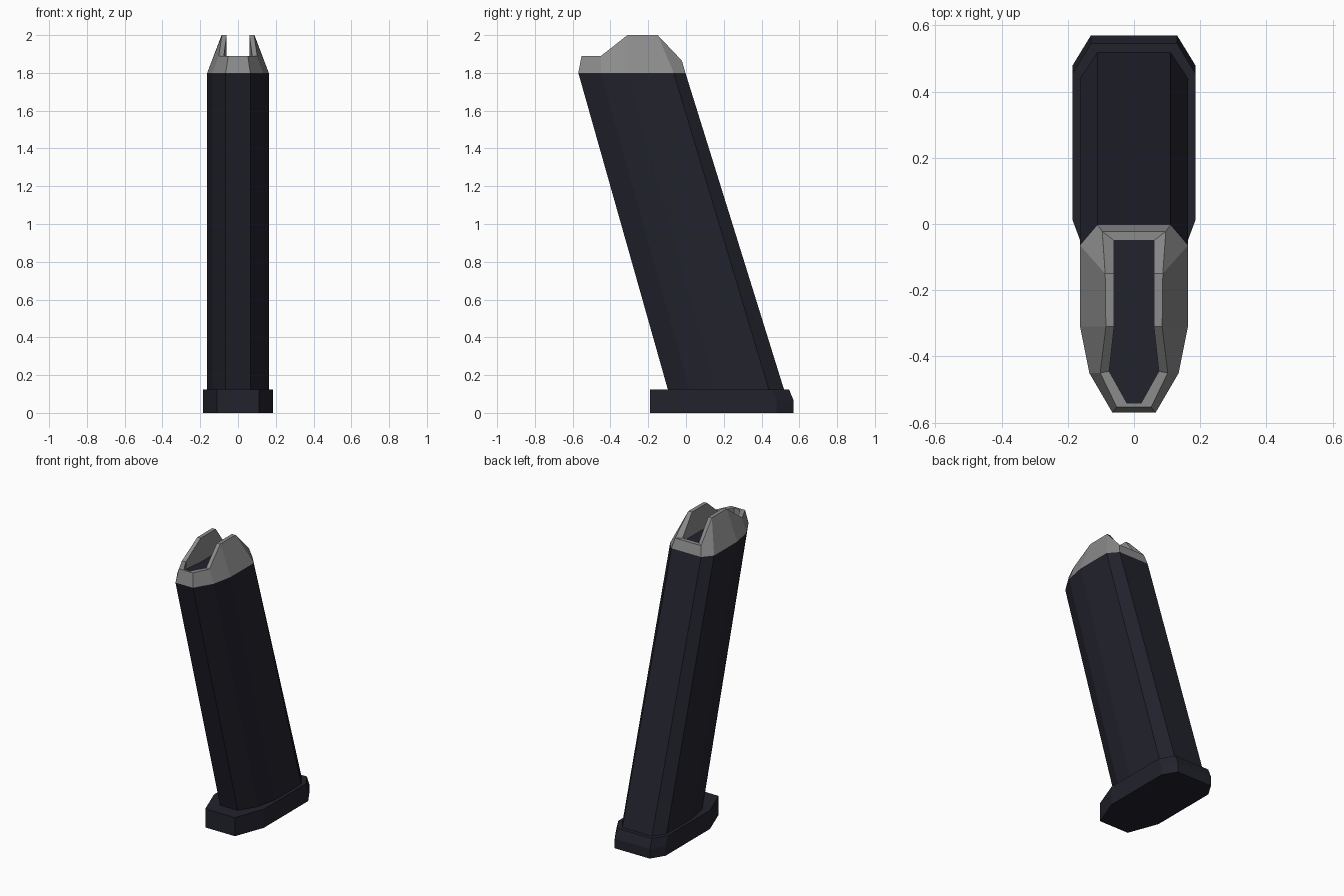
import bpy, bmesh

if "Cube" in bpy.data.objects:
    bpy.data.objects.remove(bpy.data.objects["Cube"])


def material(name, rgb):
    m = bpy.data.materials.new(name)
    m.diffuse_color = (*rgb, 1)
    m.use_nodes = True
    m.node_tree.nodes["Principled BSDF"].inputs["Base Color"].default_value = m.diffuse_color
    return m


DARK = material("dark blue black", (0.016, 0.016, 0.026))
GREY = material("steel grey", (0.26, 0.26, 0.26))


def ring(half):
    """Mirror a right-hand half outline (x, y, z), front to back, into a closed ring."""
    return half + [(-x, y, z) for x, y, z in reversed(half)]


def loft(name, halves, mat, cap_start=True, cap_end=True):
    """Skin a stack of mirrored rings."""
    bm = bmesh.new()
    rings = [[bm.verts.new(p) for p in ring(h)] for h in halves]
    for a, b in zip(rings, rings[1:]):
        for i in range(len(a)):
            j = (i + 1) % len(a)
            bm.faces.new((a[i], a[j], b[j], b[i]))
    if cap_start:
        bm.faces.new(rings[0][::-1])
    if cap_end:
        bm.faces.new(rings[-1])
    bmesh.ops.recalc_face_normals(bm, faces=bm.faces)
    me = bpy.data.meshes.new(name)
    bm.to_mesh(me)
    bm.free()
    me.materials.append(mat)
    ob = bpy.data.objects.new(name, me)
    bpy.context.collection.objects.link(ob)
    return ob


def level(outline, z):
    return [(x, y, z) for x, y in outline]


# base plate with a chamfered upper back edge
plate = [(0.11, -0.19), (0.185, 0.01), (0.185, 0.48), (0.13, 0.57)]
plate_top = plate[:2] + [(0.185, 0.455), (0.13, 0.545)]
loft("base_plate", [level(plate, 0), level(plate, 0.065), level(plate_top, 0.125)], DARK)

# slanted body
top = [(0.065, -0.57), (0.135, -0.45), (0.163, -0.31), (0.163, -0.065), (0.11, -0.003)]
foot = [(0.065, -0.095), (0.135, 0.02), (0.163, 0.16), (0.163, 0.44), (0.11, 0.52)]
loft("body", [level(foot, 0.12), level(top, 1.8)], DARK)

# feed lips: outer slope, rim, then inner wall down into the opening
outer = [(0.052, -0.553, 1.89), (0.102, -0.45, 1.89), (0.085, -0.31, 2.0),
         (0.087, -0.15, 2.0), (0.096, -0.022, 1.865)]
inner = [(0.022, -0.54, 1.89), (0.075, -0.445, 1.89), (0.06, -0.31, 2.0),
         (0.06, -0.15, 2.0), (0.06, -0.05, 1.865)]
floor = [(x, y, 1.80) for x, y, z in inner]
loft("feed_lips", [level(top, 1.8), outer, inner, floor], GREY, False, False)

# dark follower filling the bottom of the opening
well = [(x, y) for x, y, z in inner]
loft("follower", [level(well, 1.79), level(well, 1.84)], DARK)
